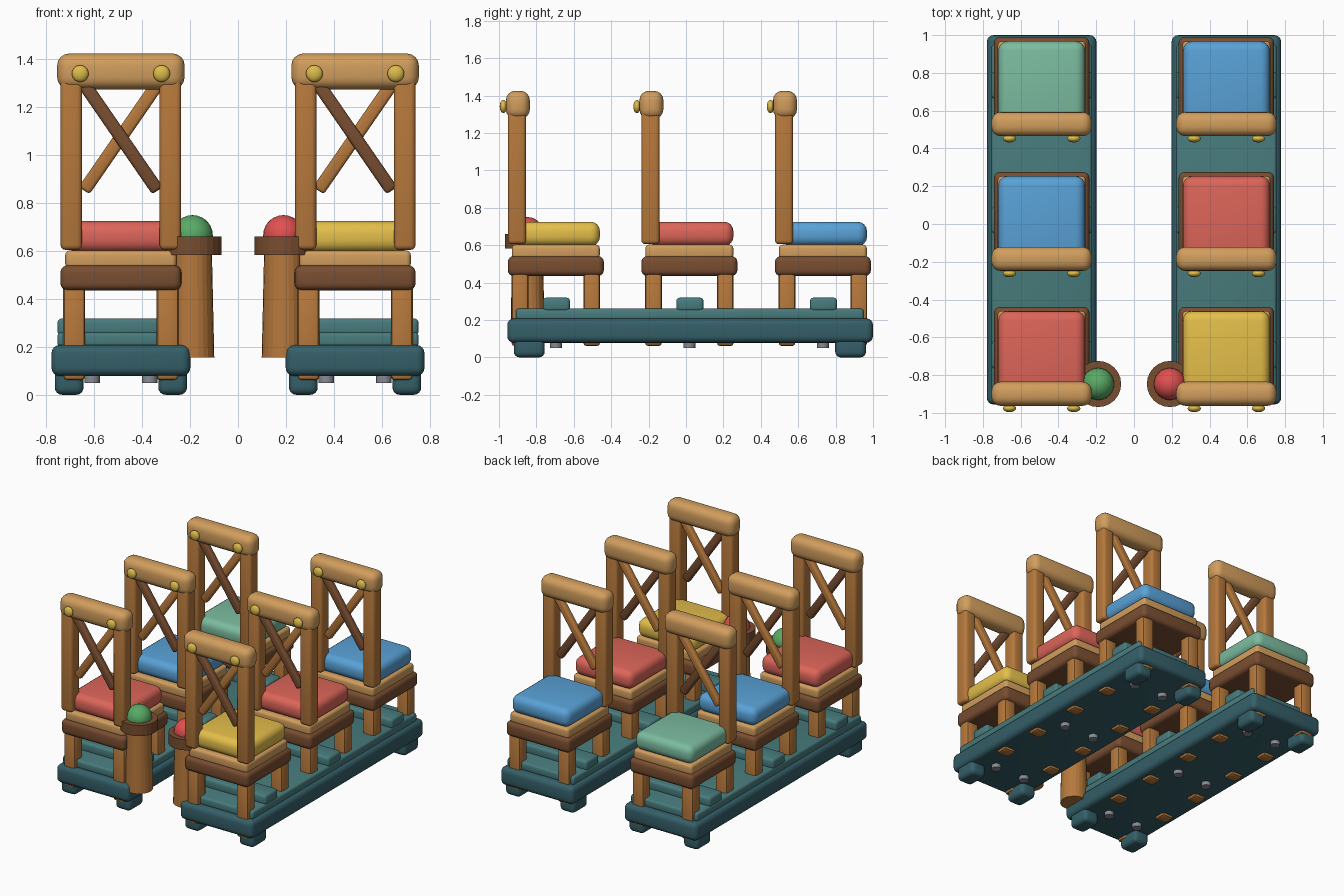
import bpy, bmesh
from math import radians, atan2, hypot
from mathutils import Matrix, Vector

if "Cube" in bpy.data.objects:
    bpy.data.objects.remove(bpy.data.objects["Cube"])


def mat(name, r, g, b):
    m = bpy.data.materials.new(name)
    m.diffuse_color = (r, g, b, 1)
    m.use_nodes = True
    m.node_tree.nodes["Principled BSDF"].inputs["Base Color"].default_value = m.diffuse_color
    return m


TEAL = mat("dark_teal", 0.035, 0.115, 0.14)
DECK = mat("light_teal", 0.065, 0.2, 0.205)
WOOD = mat("oak", 0.47, 0.19, 0.045)
LIGHT = mat("light_oak", 0.64, 0.34, 0.11)
DARK = mat("walnut", 0.19, 0.075, 0.03)
STEEL = mat("steel", 0.25, 0.26, 0.3)
BRASS = mat("brass", 0.72, 0.5, 0.07)
RED = mat("red", 0.72, 0.13, 0.1)
BLUE = mat("blue", 0.1, 0.36, 0.68)
GREEN = mat("sage", 0.2, 0.5, 0.35)
YELLOW = mat("yellow", 0.78, 0.52, 0.07)
LAMP_RED = mat("lamp_red", 0.75, 0.08, 0.08)
LAMP_GREEN = mat("lamp_green", 0.1, 0.4, 0.13)


def finish(bm, name, material, matrix, angle=40):
    bm.transform(matrix)
    me = bpy.data.meshes.new(name)
    bm.to_mesh(me)
    bm.free()
    ob = bpy.data.objects.new(name, me)
    bpy.context.collection.objects.link(ob)
    me.materials.append(material)
    bpy.ops.object.select_all(action='DESELECT')
    bpy.context.view_layer.objects.active = ob
    ob.select_set(True)
    if angle:
        bpy.ops.object.shade_smooth_by_angle(angle=radians(angle))
    return ob


def box(name, material, centre, size, bevel, tilt=0, segments=4):
    bm = bmesh.new()
    bmesh.ops.create_cube(bm, size=1, matrix=Matrix.Diagonal((*size, 1)))
    bmesh.ops.bevel(bm, geom=bm.edges[:], offset=bevel, segments=segments,
                    profile=0.5, affect='EDGES')
    return finish(bm, name, material,
                  Matrix.Translation(centre) @ Matrix.Rotation(tilt, 4, 'Y'))


def drum(name, material, x, y, z0, z1, r0, r1, sides=24, angle=0):
    bm = bmesh.new()
    bmesh.ops.create_cone(bm, cap_ends=True, segments=sides, radius1=r0,
                          radius2=r1, depth=z1 - z0)
    return finish(bm, name, material,
                  Matrix.Translation((x, y, (z0 + z1) / 2)), angle)


def ball(name, material, centre, radii):
    bm = bmesh.new()
    bmesh.ops.create_uvsphere(bm, u_segments=24, v_segments=14, radius=1)
    return finish(bm, name, material,
                  Matrix.Translation(centre) @ Matrix.Diagonal((*radii, 1)))


def chair(x, y, cushion):
    # legs run through the platform and show below it
    for sx in (-1, 1):
        for sy in (-1, 1):
            box("chair_leg", WOOD, (x + sx * 0.195, y + sy * 0.192, 0.26),
                (0.092, 0.09, 0.40), 0.018, segments=2)
    # seat layers
    box("seat_frame", DARK, (x, y, 0.488), (0.505, 0.513, 0.105), 0.03)
    box("seat_board", LIGHT, (x, y, 0.565), (0.465, 0.47, 0.075), 0.02)
    box("cushion", cushion, (x, y + 0.008, 0.66), (0.46, 0.455, 0.13), 0.05)
    # backrest
    yb = y - 0.208
    for sx in (-1, 1):
        box("back_post", WOOD, (x + sx * 0.207, yb, 0.97),
            (0.09, 0.097, 0.73), 0.02, segments=3)
        ball("brass_stud", BRASS, (x + sx * 0.17, y - 0.28, 1.341),
             (0.035, 0.02, 0.035))
    box("top_rail", LIGHT, (x, y - 0.203, 1.35), (0.532, 0.128, 0.15), 0.05)
    # crossed braces
    w, h = 0.29, 0.42
    length, lean = hypot(w, h) + 0.03, atan2(w, h)
    box("brace_front", DARK, (x, yb - 0.014, 1.075), (0.055, 0.045, length),
        0.014, -lean, 3)
    box("brace_rear", WOOD, (x, yb + 0.014, 1.075), (0.055, 0.045, length),
        0.014, lean, 3)


ROWS = (-0.696, 0.018, 0.732)
CUSHIONS = {-1: (RED, BLUE, GREEN), 1: (YELLOW, RED, BLUE)}

for side in (-1, 1):
    cx = side * 0.489
    # platform, deck and feet
    box("platform", TEAL, (cx, 0.022, 0.143), (0.58, 1.955, 0.13), 0.035)
    box("deck", DECK, (cx, 0.02, 0.23), (0.53, 1.86, 0.06), 0.015, segments=3)
    for sx in (-1, 1):
        for fy in (-0.838, 0.88):
            box("platform_foot", TEAL, (cx + sx * 0.216, fy, 0.055),
                (0.12, 0.165, 0.11), 0.03)
    for y, colour in zip(ROWS, CUSHIONS[side]):
        chair(cx, y, colour)
        box("deck_crossbar", DECK, (cx, y + 0.003, 0.283),
            (0.53, 0.145, 0.072), 0.018, segments=3)
        for sx in (-1, 1):
            drum("steel_bolt", STEEL, cx + sx * 0.12, y, 0.05, 0.1,
                 0.032, 0.032, 16, 40)
    # lamp pedestal beside the front chair
    lx, ly = side * 0.19, -0.847
    drum("pedestal", WOOD, lx, ly, 0.155, 0.6, 0.091, 0.081)
    drum("pedestal_collar", DARK, lx, ly, 0.583, 0.66, 0.122, 0.122)
    ball("lamp_dome", LAMP_RED if side > 0 else LAMP_GREEN,
         (lx, ly, 0.665), (0.085, 0.085, 0.085))
